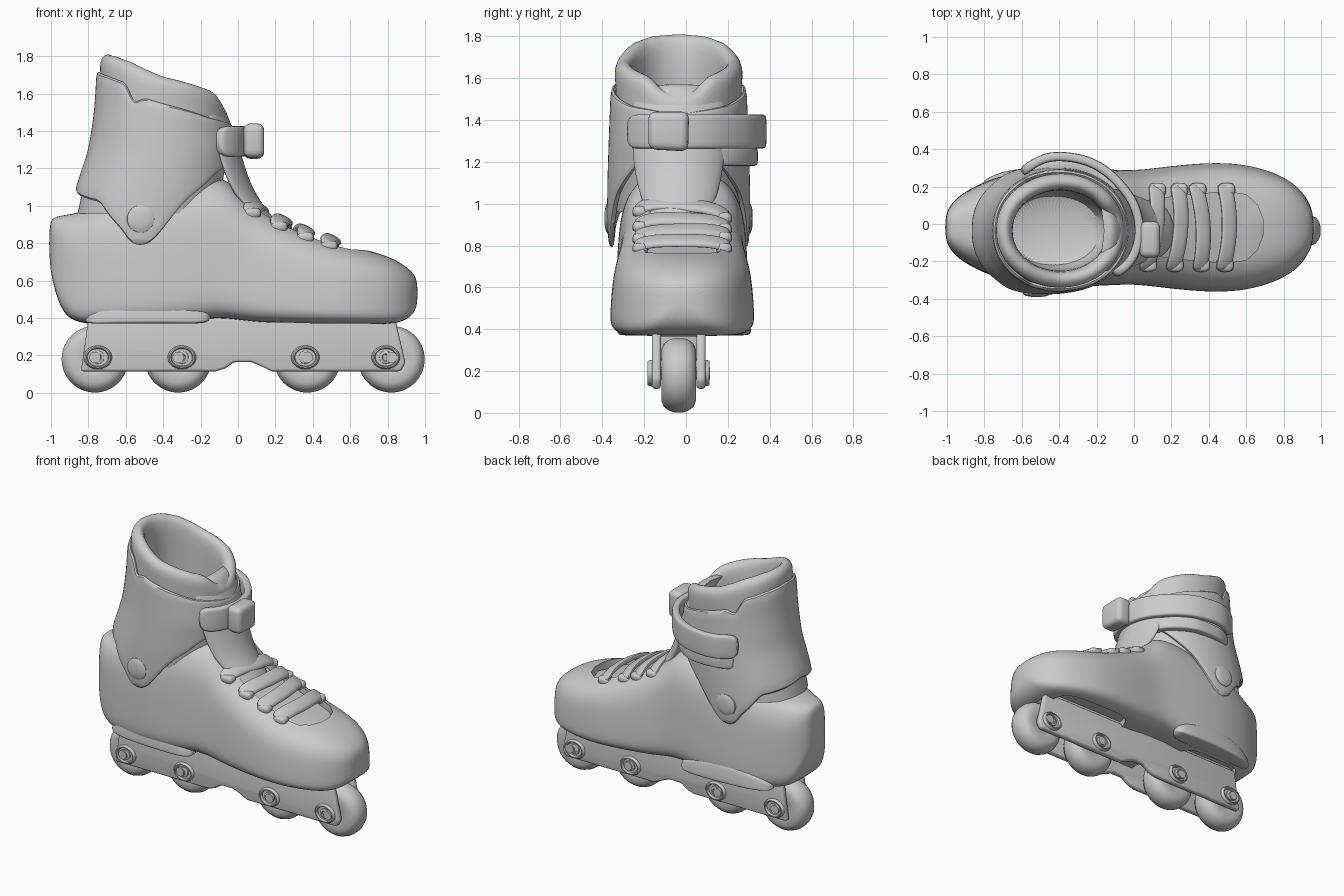
import bpy, bmesh
from math import sin, cos, pi, radians, copysign

if "Cube" in bpy.data.objects:
    bpy.data.objects.remove(bpy.data.objects["Cube"])

FY = -0.035          # centre line of frame, wheels and cuff
SY = -0.018          # centre line of shell


def table(t, pts):
    """Linear interpolation; each row is (t, v1, v2, ...)."""
    if t <= pts[0][0]:
        return pts[0][1:]
    for a, b in zip(pts, pts[1:]):
        if t <= b[0]:
            f = (t - a[0]) / (b[0] - a[0])
            return tuple(p + (q - p) * f for p, q in zip(a[1:], b[1:]))
    return pts[-1][1:]


def spow(v, n):
    return copysign(abs(v) ** (2 / n), v)


def finish(ob, mods=()):
    for kind, props in mods:
        m = ob.modifiers.new(kind, kind)
        for k, v in props.items():
            setattr(m, k, v)
    bpy.ops.object.select_all(action='DESELECT')
    ob.select_set(True)
    bpy.context.view_layer.objects.active = ob
    bpy.ops.object.convert(target='MESH')
    bpy.ops.object.shade_smooth_by_angle(angle=radians(38))
    return ob


def skin(name, rings, mods=(), cap0=True, cap1=True):
    """Join closed rings of points into one surface."""
    bm = bmesh.new()
    vs = [[bm.verts.new(p) for p in r] for r in rings]
    n = len(rings[0])
    for a, b in zip(vs, vs[1:]):
        for i in range(n):
            j = (i + 1) % n
            bm.faces.new((a[i], a[j], b[j], b[i]))
    if cap0:
        bm.faces.new(vs[0])
    if cap1:
        bm.faces.new(vs[-1])
    bmesh.ops.recalc_face_normals(bm, faces=bm.faces)
    me = bpy.data.meshes.new(name)
    bm.to_mesh(me)
    bm.free()
    ob = bpy.data.objects.new(name, me)
    bpy.context.collection.objects.link(ob)
    return finish(ob, mods)


def subd(n=2):
    return ('SUBSURF', {'levels': n})


def bevel(w, seg=3):
    return ('BEVEL', {'width': w, 'segments': seg, 'limit_method': 'ANGLE'})


def slab(name, pts, y0, y1, w=0.015):
    """Extrude an xz profile along y."""
    return skin(name, [[(x, y, z) for x, z in pts] for y in (y0, y1)], [bevel(w)])


def turned(name, x, y, z, prof, sx=1, n=40):
    """Lathe (offset, radius) rows about the y axis."""
    return skin(name, [[(x + sx * r * cos(2 * pi * i / n), y + o, z + r * sin(2 * pi * i / n))
                        for i in range(n)] for o, r in prof])


def section(x, zb, zt, hw, cy=SY, taper=0.12, ntop=2.8, n=28):
    """Boot cross-section at x: flat bottom, domed top."""
    zm, h = (zb + zt) / 2, (zt - zb) / 2
    out = []
    for i in range(n):
        a = 2 * pi * i / n
        e = ntop if sin(a) > 0 else 6
        s = spow(sin(a), e)
        out.append((x, cy + hw * spow(cos(a), e) * (1 - taper * (s + 1) / 2), zm + h * s))
    return out


def subtract(ob, cutter):
    cutter.hide_render = True
    finish(ob, [('BOOLEAN', {'object': cutter, 'operation': 'DIFFERENCE'})])
    bpy.data.objects.remove(cutter)


# Wheels
WX = (-0.765, -0.32, 0.37, 0.82)
WHEEL = [(-.07, .04), (-.08, .06), (-.082, .125), (-.07, .152), (-.047, .169), (-.02, .178)]
for i, x in enumerate(WX):
    prof = WHEEL + [(-o, r) for o, r in reversed(WHEEL)]
    turned(f"wheel_{i + 1}", x, FY, 0.18, prof, n=56)
    turned(f"axle_{i + 1}", x, FY, 0.19, [(-.15, .03), (.15, .03)])

# Frame side plates, stepped outward at the bottom, with oval axle bosses and bolts
PLATE = [(-.84, .115), (-.12, .115), (-.07, .13), (-.02, .165), (.07, .165), (.13, .14), (.18, .115),
         (.87, .115), (.895, .16), (.84, .4), (-.2, .4), (-.8, .4), (-.82, .25)]
for side, s in (("front", -1), ("back", 1)):
    slab(f"frame_plate_{side}", PLATE, FY + s * .085, FY + s * .128)
    for i, x in enumerate((-.75, -.3, .36, .79)):
        turned(f"axle_boss_{side}_{i + 1}", x, FY + s * .122, .19,
               [(0, .064), (s * .018, .062), (s * .026, .056), (s * .026, .05), (s * .01, .046)], 1.2)
        turned(f"axle_bolt_{side}_{i + 1}", x, FY + s * .122, .19,
               [(0, .036), (s * .018, .034), (s * .022, .02), (s * .016, .016)])
slab("frame_bridge", [(-.79, .365), (.83, .365), (.83, .43), (-.79, .43)], FY - .11, FY + .11)
slab("frame_spacer", [(-.09, .25), (.14, .25), (.16, .39), (-.11, .39)], FY - .1, FY + .1)

# Boot shell: x, bottom, top, half width
SHELL = [(-1.01, .70, .91, .06), (-.985, .56, .94, .12), (-.94, .43, .95, .17), (-.87, .375, .96, .215),
         (-.75, .365, 1.0, .275), (-.55, .365, 1.09, .325), (-.3, .37, 1.13, .33), (-.15, .4, 1.16, .322),
         (-.05, .395, 1.14, .318), (.03, .385, 1.05, .32), (.13, .375, .975, .332), (.3, .37, .89, .352),
         (.45, .365, .83, .36), (.6, .365, .785, .35), (.75, .365, .75, .306), (.85, .37, .71, .25),
         (.92, .4, .66, .175), (.962, .46, .61, .08)]
FORM = [(-.9, .06, 3.2), (-.6, .1, 3.2), (-.25, .1, 3.2), (.0, .13, 3), (.3, .12, 2.8)]   # taper, top squareness


def shell_top(x, y):
    zb, zt, hw = table(x, SHELL)
    u = min(abs(y - SY) / (hw * .9), .98)
    return (zb + zt) / 2 + (zt - zb) / 2 * (1 - u ** 2.8) ** (1 / 2.8)


shell = skin("boot_shell", [section(*s, SY, *table(s[0], FORM)) for s in SHELL], [subd()])

# Lace opening cut in the shell
slot = [(-.04, .12), (.1, .15), (.3, .175), (.5, .19), (.6, .175), (.66, .12), (.69, .04)]
subtract(shell, skin("lace_slot_cutter", [
    [(x, SY + a * w, table(x, SHELL)[1] + d) for a, d in ((-1, -.065), (0, -.045), (1, -.065), (1, .3), (-1, .3))]
    for x, w in slot]))


# Hollows in the sole beside the frame
def oval(cx, cy, rx, ry, z, n=4, k=32):
    return [(cx + rx * spow(cos(2 * pi * i / k), n), cy + ry * spow(sin(2 * pi * i / k), n), z) for i in range(k)]


for cx, rx, ry in ((-.56, .24, .2), (.48, .3, .25)):
    subtract(shell, skin("sole_cutter", [oval(cx, SY, rx, ry, .3), oval(cx, SY, rx, ry * .9, .42)]))

# Raised plates along both sides of the heel
for side, s, c in (("front", -1, .245), ("back", 1, .265)):
    skin(f"soul_plate_{side}", [section(x, .37, zt, w, SY + s * (c - d), .25, 4, 16) for x, zt, w, d in
         ((-.82, .41, .03, .05), (-.72, .47, .055, .015), (-.5, .52, .068, 0), (-.3, .5, .07, 0),
          (-.14, .44, .055, 0))], [subd()])

# Laces over the opening
for i, (x0, slant) in enumerate(((.12, .12), (.25, .06), (.37, -.05), (.51, .02))):
    rings = []
    for j in range(11):
        y = SY - .235 + .047 * j
        x = x0 + slant * (y - SY) - .6 * (y - SY) ** 2
        rings.append([(x + .042 * spow(cos(a), 3), y, shell_top(x, y) + .012 + .02 * spow(sin(a), 3)
                       - .5 * .042 * spow(cos(a), 3))
                      for a in (2 * pi * k / 12 for k in range(12))])
    skin(f"lace_{i + 1}", rings, [subd(1)])
    # eyelet tabs at the lace ends
    for s in (-1, 1):
        y = SY + s * .2
        x = x0 + slant * (y - SY) - .02
        z = shell_top(x, y)
        skin(f"eyelet_tab_{i + 1}_{'front' if s < 0 else 'back'}",
             [oval(x, y, .05 * f, .04 * f, z + dz, 3, 16) for f, dz in ((1, -.04), (1, .005), (.7, .02))], [subd(1)])

# Cuff surface: height, back x, front x, half width
CUFF = [(.78, -.93, -.09, .335), (.93, -.91, -.08, .342), (1.08, -.875, -.04, .342), (1.3, -.8, -.015, .335),
        (1.5, -.77, -.035, .327), (1.65, -.76, -.04, .325), (1.82, -.755, -.05, .3)]


def cuff_pt(deg, z, off=0):
    xb, xf, hy = table(z, CUFF)
    a = radians(deg)
    return ((xb + xf) / 2 + ((xf - xb) / 2 - off) * spow(cos(a), 2.1),
            FY + (hy - off) * spow(sin(a), 2.1), z)


LOW = [(0, 1.25), (37, 1.18), (63, 1.03), (78, .86), (85, .8), (92, .78), (99, .8), (106, .87), (130, 1.02), (180, 1.08)]
HIGH = [(0, 1.43), (45, 1.47), (90, 1.55), (105, 1.58), (112, 1.56), (117, 1.55), (122, 1.66), (150, 1.7), (180, 1.72)]
DEG = [-180 + 5 * i for i in range(72)]
rings = []
for r in range(11):
    f = r / 10
    rings.append([cuff_pt(d, table(abs(d), LOW)[0] * (1 - f) + table(abs(d), HIGH)[0] * f) for d in DEG])
skin("cuff", rings, [('SOLIDIFY', {'thickness': .03, 'offset': -1}), subd(1)], False, False)

# Padded liner with a rolled rim and open inside
RIM = [(0, 1.52), (15, 1.54), (32, 1.61), (60, 1.65), (90, 1.69), (107, 1.73), (125, 1.77), (150, 1.8), (180, 1.81)]
rings = [[cuff_pt(d, .96, .045) for d in DEG]]
for dz, off in ((-.3, .035), (-.12, .025), (-.04, .015), (-.008, .035), (.004, .06), (-.008, .09), (-.06, .11), (-.2, .115)):
    rings.append([cuff_pt(d, table(abs(d), RIM)[0] + dz, off) for d in DEG])
rings += [[cuff_pt(d, z, o) for d in DEG] for z, o in ((1.22, .13), (1.17, .17))]
skin("liner", rings, [subd(1)], False, True)

# Tongue rising from the laces into the cuff
rings = []
for x, z, w, t in ((.22, .87, .13, .02), (.11, .97, .16, .035), (.03, 1.08, .2, .045), (-.01, 1.2, .22, .045),
                   (-.05, 1.36, .23, .04), (-.11, 1.52, .22, .035), (-.14, 1.57, .18, .02)):
    rings.append([(x + t * sin(a) - 1.3 * (w * cos(a)) ** 2, FY + w * cos(a), z + .5 * t * sin(a))
                  for a in (2 * pi * k / 20 for k in range(20))])
skin("tongue", rings, [subd()])

# Pivot bolts on both sides of the cuff
for side, s in (("front", -1), ("back", 1)):
    y = FY + s * .33
    turned(f"pivot_bolt_{side}", -.52, y, .93, [(0, .074), (s * .012, .072), (s * .02, .055), (s * .024, .03)])


# Strap bands following the cuff
def band(name, path, z, hz, t):
    rings = []
    lo, hi = path[0][0], path[-1][0]
    for j in range(25):
        d = lo + (hi - lo) * j / 24
        off = table(d, path)[0]
        end = .7 if j in (0, 24) else 1
        ring = []
        for k in range(16):
            a = 2 * pi * k / 16
            x, y, _ = cuff_pt(d, z, -off - t * spow(cos(a), 5))
            ring.append((x, y, z + hz * end * spow(sin(a), 5)))
        rings.append(ring)
    skin(name, rings, [subd(1)])


band("strap", [(-43, .01), (-25, .04), (0, .05), (40, .04), (70, .06), (95, .065), (118, .015)], 1.345, .082, .025)
band("strap_guide", [(20, -.01), (45, .01), (70, .025), (95, .005), (110, -.02)], 1.225, .045, .03)

# Buckle
skin("buckle", [[(x, y, z) for y, z in ((-.18, 1.26), (.01, 1.25), (.015, 1.44), (-.18, 1.44))]
                for x in (.03, .14)], [bevel(.035, 4)])
